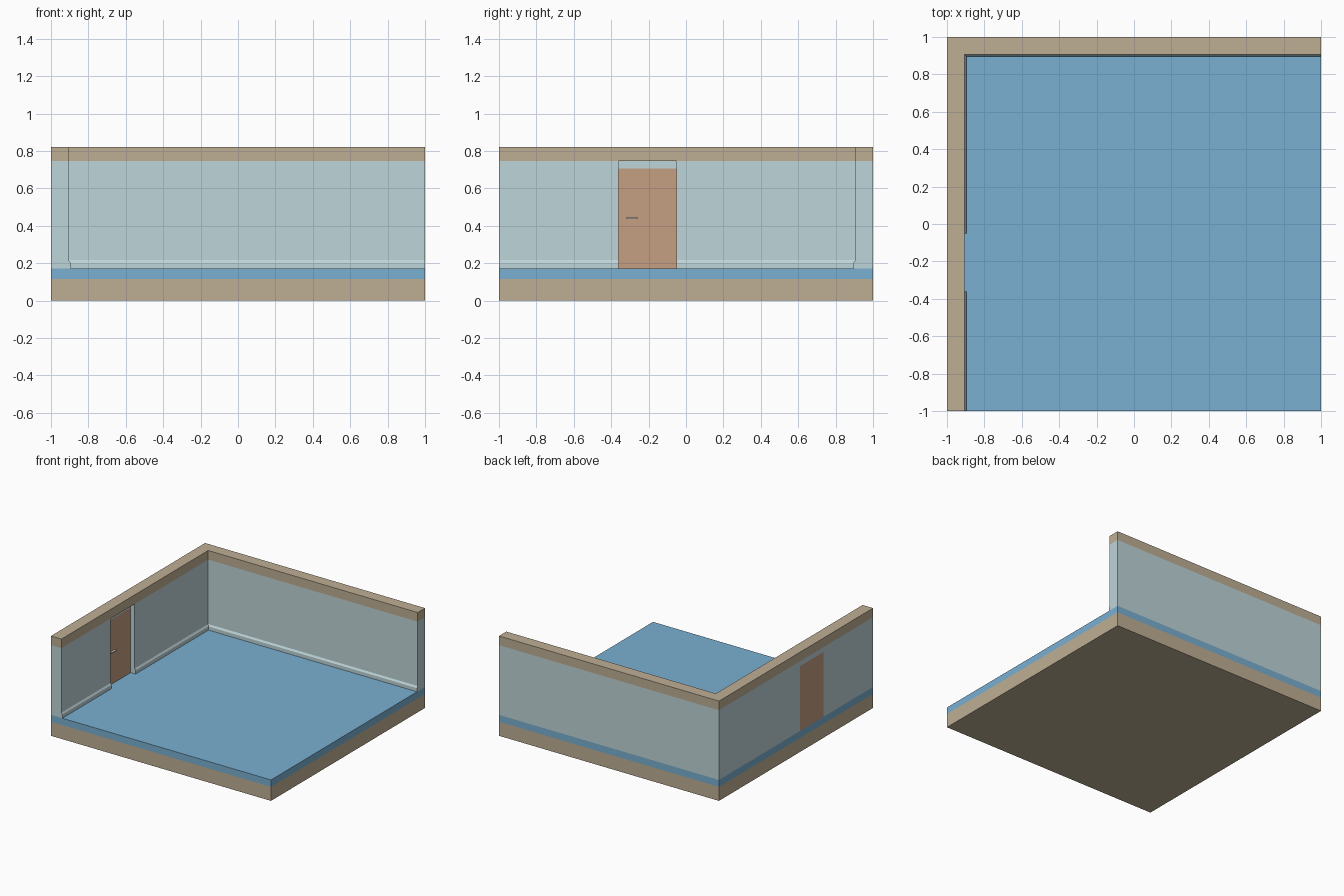
import bpy, bmesh

if "Cube" in bpy.data.objects:
    bpy.data.objects.remove(bpy.data.objects["Cube"])


def material(name, rgb):
    m = bpy.data.materials.new(name)
    m.diffuse_color = (*rgb, 1)
    m.use_nodes = True
    m.node_tree.nodes["Principled BSDF"].inputs["Base Color"].default_value = m.diffuse_color
    return m


TAN = material("tan", (0.52, 0.43, 0.30))
PALE = material("pale_blue", (0.515, 0.66, 0.69))
BLUE = material("floor_blue", (0.196, 0.434, 0.64))
BROWN = material("door_brown", (0.556, 0.342, 0.223))

IN = 0.905                    # inner wall face
FLOOR, CAP, TOP = 0.172, 0.745, 0.82
D0, D1 = -0.36, -0.05         # door opening along y
DOOR_X = -0.94                # inner face of the door


def prism(name, points, vec, mat=None):
    """Extrude a closed polygon of 3D points along vec."""
    bm = bmesh.new()
    face = bm.faces.new([bm.verts.new(p) for p in points])
    geo = bmesh.ops.extrude_face_region(bm, geom=[face])["geom"]
    bmesh.ops.translate(bm, vec=vec,
                        verts=[v for v in geo if isinstance(v, bmesh.types.BMVert)])
    bmesh.ops.recalc_face_normals(bm, faces=bm.faces)
    me = bpy.data.meshes.new(name)
    bm.to_mesh(me)
    bm.free()
    ob = bpy.data.objects.new(name, me)
    bpy.context.collection.objects.link(ob)
    if mat:
        me.materials.append(mat)
    return ob


def box(name, x, y, z, mat=None):
    pts = [(x[0], y[0], z[0]), (x[1], y[0], z[0]), (x[1], y[1], z[0]), (x[0], y[1], z[0])]
    return prism(name, pts, (0, 0, z[1] - z[0]), mat)


# Foundation and floor slab
box("foundation", (-1, 1), (-1, 1), (0, 0.115), TAN)
box("floor_slab", (-1, 1), (-1, 1), (0.115, FLOOR), BLUE)

# Walls, with the opening left between the two pieces
box("left_wall_front", (-1, -IN), (-1, D0), (FLOOR, CAP), PALE)
corner = [(-1, D1), (-IN, D1), (-IN, IN), (1, IN), (1, 1), (-1, 1)]
prism("corner_wall", [(x, y, FLOOR) for x, y in corner], (0, 0, CAP - FLOOR), PALE)

# Cap running along the top of both walls
cap = [(-1, -1), (-IN, -1), (-IN, IN), (1, IN), (1, 1), (-1, 1)]
prism("wall_cap", [(x, y, CAP) for x, y in cap], (0, 0, TOP - CAP), TAN)

# Recessed door, flush with the outside, and the panel above it
box("door", (-1, DOOR_X), (D0, D1), (FLOOR, 0.705), BROWN)
box("door_lintel", (-1, DOOR_X), (D0, D1), (0.705, CAP), PALE)
box("door_handle", (DOOR_X, DOOR_X + 0.018), (-0.32, -0.257), (0.436, 0.443))

# Skirting boards with a chamfered top edge: (projection, height)
skirt = [(0, 0), (0.009, 0), (0.009, 0.03), (0, 0.044)]
for name, y0, y1 in (("skirting_left_front", -1, D0), ("skirting_left_back", D1, IN)):
    prism(name, [(-IN + p, y0, FLOOR + h) for p, h in skirt], (0, y1 - y0, 0), PALE)
prism("skirting_back", [(-IN, IN - p, FLOOR + h) for p, h in skirt], (1 + IN, 0, 0), PALE)
